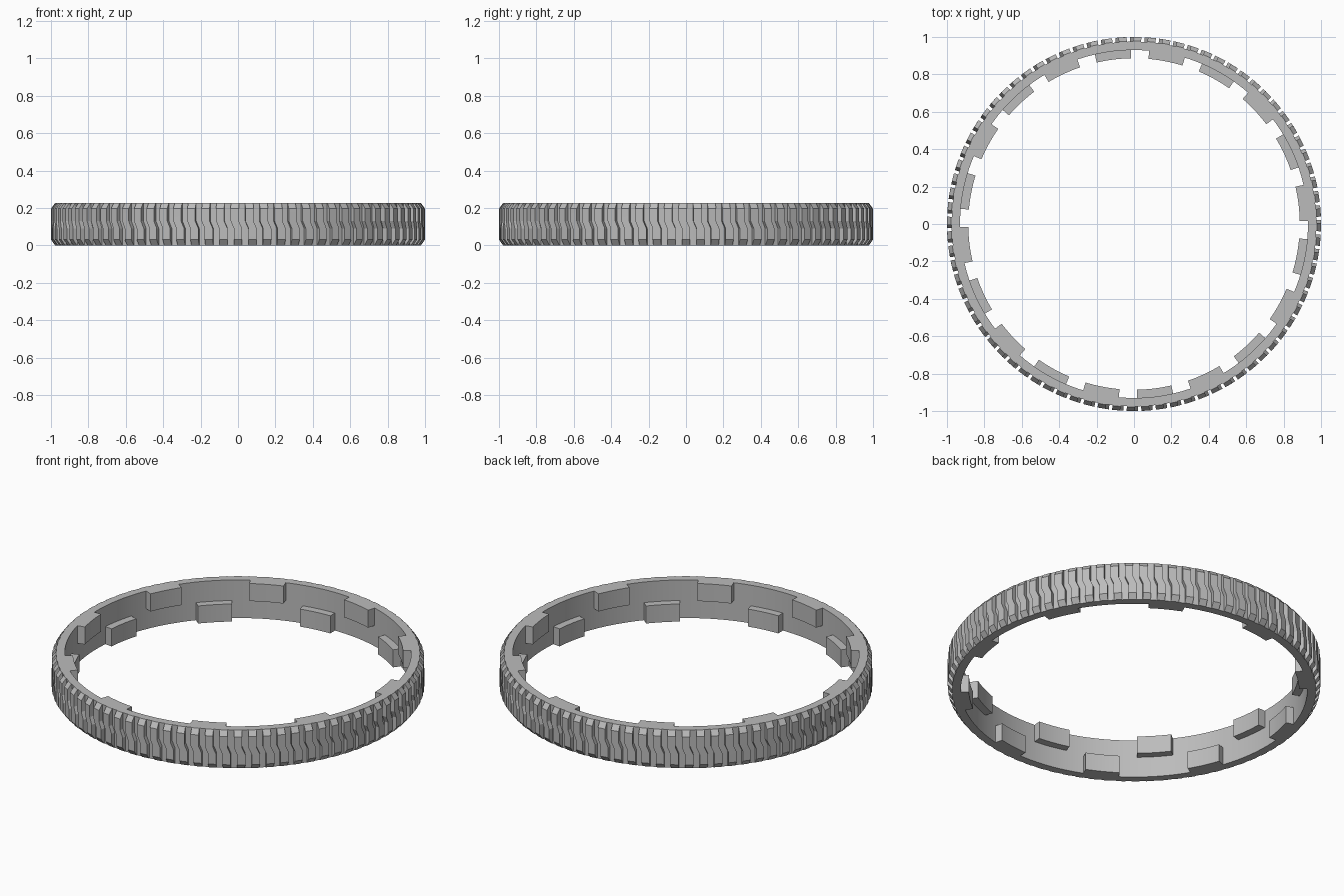
import bpy
import bmesh
from math import cos, sin, radians

cube = bpy.data.objects.get("Cube")
if cube:
    bpy.data.objects.remove(cube, do_unlink=True)

HEIGHT = 0.226
R_INNER, R_OUTER = 0.93, 0.975
R_LUG = 0.886
LUGS, TEETH = 20, 80

grey = bpy.data.materials.new("rubber grey")
grey.use_nodes = True
colour = (0.5, 0.5, 0.5, 1)
grey.diffuse_color = colour
grey.node_tree.nodes["Principled BSDF"].inputs["Base Color"].default_value = colour


def polar(r, degrees, z):
    a = radians(degrees)
    return (r * cos(a), r * sin(a), z)


def loft(bm, sections, closed=False):
    """Skin a row of equal-sized loops, capping the ends unless closed."""
    loops = [[bm.verts.new(p) for p in s] for s in sections]
    pairs = list(zip(loops, loops[1:]))
    if closed:
        pairs.append((loops[-1], loops[0]))
    else:
        bm.faces.new(loops[0])
        bm.faces.new(loops[-1])
    for a, b in pairs:
        for i in range(len(a)):
            j = (i + 1) % len(a)
            bm.faces.new((a[i], a[j], b[j], b[i]))


def block_section(r0, r1, z0, z1, angle):
    return [polar(r0, angle, z0), polar(r1, angle, z0),
            polar(r1, angle, z1), polar(r0, angle, z1)]


def finish(bm, name):
    bmesh.ops.recalc_face_normals(bm, faces=bm.faces)
    mesh = bpy.data.meshes.new(name)
    bm.to_mesh(mesh)
    bm.free()
    mesh.materials.append(grey)
    obj = bpy.data.objects.new(name, mesh)
    bpy.context.collection.objects.link(obj)
    bpy.ops.object.select_all(action='DESELECT')
    obj.select_set(True)
    bpy.context.view_layer.objects.active = obj
    bpy.ops.object.shade_smooth_by_angle(angle=radians(20))


# Plain band
bm = bmesh.new()
loft(bm, [block_section(R_INNER, R_OUTER, 0, HEIGHT, a) for a in range(360)], closed=True)
finish(bm, "band")

# Inner lugs, alternately flush with the top and the bottom rim
bm = bmesh.new()
for k in range(LUGS):
    start = 1 + k * 360 // LUGS
    z0, z1 = (0.122, HEIGHT) if k % 2 == 0 else (0, 0.104)
    loft(bm, [block_section(R_LUG, R_INNER, z0, z1, start + i) for i in range(13)])
finish(bm, "inner_lugs")

# Outer tread teeth: chamfered ends and a sideways step at mid height
levels = [(0, 0.978, 0), (0.03, 1, 0), (0.09, 1, 0),
          (0.13, 1, -1), (HEIGHT - 0.03, 1, -1), (HEIGHT, 0.978, -1)]
HALF = 1.25
bm = bmesh.new()
for k in range(TEETH):
    mid = k * 360 / TEETH
    loft(bm, [[polar(0.972, mid + s - HALF, z), polar(r, mid + s - HALF, z),
               polar(r, mid + s + HALF, z), polar(0.972, mid + s + HALF, z)]
              for z, r, s in levels])
finish(bm, "tread_teeth")
